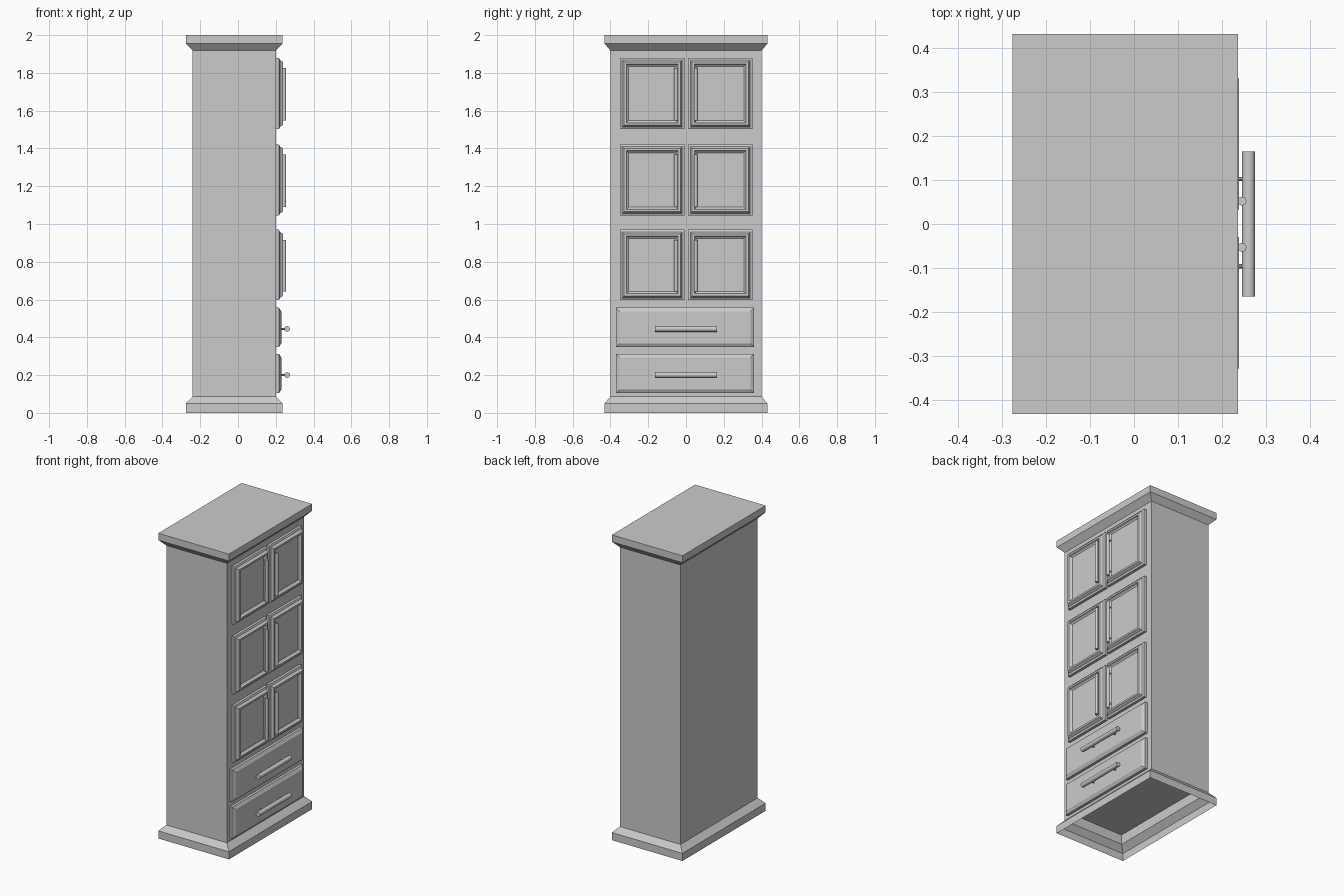
import bpy, bmesh
from mathutils import Matrix, Vector

if "Cube" in bpy.data.objects:
    bpy.data.objects.remove(bpy.data.objects["Cube"])


def make_object(name, bm, fix_normals=True):
    if fix_normals:
        bmesh.ops.recalc_face_normals(bm, faces=bm.faces)
    mesh = bpy.data.meshes.new(name)
    bm.to_mesh(mesh)
    bm.free()
    obj = bpy.data.objects.new(name, mesh)
    bpy.context.collection.objects.link(obj)
    return obj


def loft(bm, rings, cap_start=False, cap_end=True):
    """Join a series of four-point rings with quads."""
    loops = [[bm.verts.new(p) for p in ring] for ring in rings]
    for a, b in zip(loops, loops[1:]):
        for i in range(4):
            j = (i + 1) % 4
            bm.faces.new((a[i], a[j], b[j], b[i]))
    if cap_start:
        bm.faces.new(loops[0][::-1])
    if cap_end:
        bm.faces.new(loops[-1])


def plan_ring(grow, z):
    x0, x1, y = -0.24 - grow, 0.20 + grow, 0.40 + grow * 0.86
    return [(x0, -y, z), (x1, -y, z), (x1, y, z), (x0, y, z)]


def front_panel(name, y0, y1, z0, z1, profile):
    """Moulded rectangular front; profile is (inset, x) pairs."""
    bm = bmesh.new()
    loft(bm, [[(x, y0 + d, z0 + d), (x, y1 - d, z0 + d),
               (x, y1 - d, z1 - d), (x, y0 + d, z1 - d)]
              for d, x in profile], cap_start=True)
    return make_object(name, bm)


def add_rod(bm, start, end, radius, sides=16):
    start, end = Vector(start), Vector(end)
    axis = end - start
    turn = axis.to_track_quat('Z', 'Y').to_matrix().to_4x4()
    bmesh.ops.create_cone(bm, cap_ends=True, segments=sides,
                          radius1=radius, radius2=radius, depth=axis.length,
                          matrix=Matrix.Translation((start + end) / 2) @ turn)


def handle(name, start, end, radius, base_x, post_at):
    """Round bar with two posts reaching back to base_x."""
    bm = bmesh.new()
    start, end = Vector(start), Vector(end)
    add_rod(bm, start, end, radius)
    for t in post_at:
        p = start.lerp(end, t)
        add_rod(bm, (base_x, p.y, p.z), p, 0.005, 10)
    obj = make_object(name, bm)
    bpy.ops.object.select_all(action='DESELECT')
    bpy.context.view_layer.objects.active = obj
    obj.select_set(True)
    bpy.ops.object.shade_smooth_by_angle()


# Carcass with flared cornice and hollow plinth
bm = bmesh.new()
loft(bm, [plan_ring(g, z) for g, z in
          ((0.036, 0), (0.036, 0.05), (0, 0.087), (0, 1.918),
           (0.036, 1.955), (0.036, 2.0))])
make_object("cabinet_body", bm, False)

# Raised bottom board
bm = bmesh.new()
loft(bm, [plan_ring(-0.001, 0.15), plan_ring(-0.001, 0.17)], cap_start=True)
make_object("bottom_board", bm)

# Three rows of paired doors with recessed panels
door_profile = [(0, 0.199), (0, 0.217), (0.012, 0.222), (0.022, 0.238),
                (0.034, 0.238), (0.038, 0.228), (0.046, 0.222)]
for row, (z0, z1) in enumerate(((0.597, 0.97), (1.044, 1.422), (1.502, 1.88))):
    for side, y0, y1, hy in (("left", -0.35, -0.008, -0.053),
                             ("right", 0.011, 0.352, 0.052)):
        front_panel(f"door_{side}_{row + 1}", y0, y1, z0, z1, door_profile)
        handle(f"door_handle_{side}_{row + 1}", (0.245, hy, z0 + 0.045),
               (0.245, hy, z1 - 0.055), 0.01, 0.22, (0.12, 0.88))

# Two drawers with bar handles
drawer_profile = [(0, 0.199), (0, 0.217), (0.012, 0.224), (0.02, 0.229)]
for i, (z0, z1) in enumerate(((0.104, 0.313), (0.348, 0.557))):
    front_panel(f"drawer_{i + 1}", -0.37, 0.361, z0, z1, drawer_profile)
    zc = (z0 + z1) / 2 - 0.008
    handle(f"drawer_handle_{i + 1}", (0.26, -0.165, zc), (0.26, 0.165, zc),
           0.015, 0.225, (0.21, 0.81))
